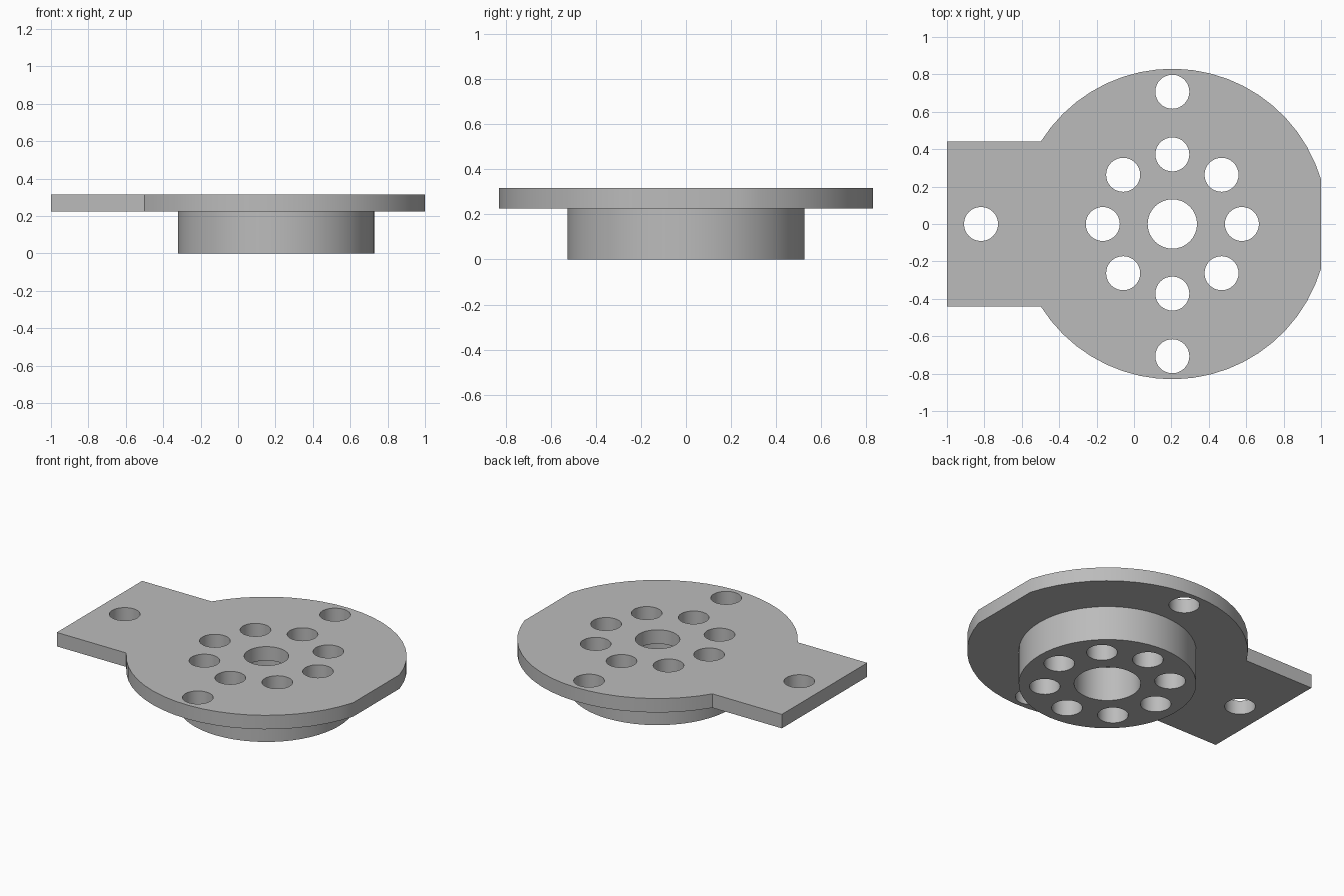
import bpy
import bmesh
from math import acos, asin, cos, sin, pi, tau, radians

cube = bpy.data.objects.get("Cube")
if cube:
    bpy.data.objects.remove(cube)

# Main dimensions
CX = 0.205
FLANGE_R, HUB_R = 0.83, 0.525
HUB_H, TOP = 0.225, 0.316
TAB_HALF = 0.44
BOLT_R, BOLT_RING = 0.091, 0.372

grey = bpy.data.materials.new("plain grey")
grey.use_nodes = True
color = (0.5, 0.5, 0.5, 1)
grey.diffuse_color = color
grey.node_tree.nodes["Principled BSDF"].inputs["Base Color"].default_value = color


def arc(x, y, r, start, end, steps):
    return [(x + r * cos(start + (end - start) * i / steps),
             y + r * sin(start + (end - start) * i / steps)) for i in range(steps + 1)]


def circle(x, y, r, steps=32):
    return arc(x, y, r, 0, tau, steps)[:-1]


def plate(name, loops, bottom, top):
    """Extrude a flat outline with holes into a solid plate."""
    curve = bpy.data.curves.new(name, 'CURVE')
    curve.dimensions = '2D'
    curve.fill_mode = 'BOTH'
    curve.extrude = (top - bottom) / 2
    for loop in loops:
        spline = curve.splines.new('POLY')
        spline.points.add(len(loop) - 1)
        for point, (x, y) in zip(spline.points, loop):
            point.co = (x, y, 0, 1)
        spline.use_cyclic_u = True
    obj = bpy.data.objects.new(name, curve)
    bpy.context.collection.objects.link(obj)
    bpy.ops.object.select_all(action='DESELECT')
    obj.select_set(True)
    bpy.context.view_layer.objects.active = obj
    bpy.ops.object.convert(target='MESH')
    obj = bpy.context.object

    # Weld caps to walls and place at height
    bm = bmesh.new()
    bm.from_mesh(obj.data)
    bmesh.ops.remove_doubles(bm, verts=bm.verts, dist=0.0001)
    bmesh.ops.recalc_face_normals(bm, faces=bm.faces)
    bmesh.ops.translate(bm, verts=bm.verts, vec=(0, 0, (bottom + top) / 2))
    bm.to_mesh(obj.data)
    bm.free()
    obj.data.materials.clear()
    obj.data.materials.append(grey)
    bpy.ops.object.shade_smooth_by_angle(angle=radians(30))
    return obj


# Ring of eight bolt holes shared by flange and hub
bolt_holes = [circle(CX + BOLT_RING * cos(i * pi / 4), BOLT_RING * sin(i * pi / 4), BOLT_R)
              for i in range(8)]

# Flange: disc with a flat on one side and a square tab on the other
flat = acos((1 - CX) / FLANGE_R)
tab = pi - asin(TAB_HALF / FLANGE_R)
upper = arc(CX, 0, FLANGE_R, flat, tab, 20) + [(-1, TAB_HALF)]
outline = upper + [(x, -y) for x, y in reversed(upper)]
mount_holes = [circle(x, y, BOLT_R) for x, y in ((CX, 0.707), (CX, -0.707), (-0.818, 0))]
plate("flange", [outline, circle(CX, 0, 0.132)] + mount_holes + bolt_holes, HUB_H, TOP)

# Hub below, with the wider counterbore
plate("hub", [circle(CX, 0, HUB_R, 56), circle(CX, 0, 0.197, 40)] + bolt_holes, 0, HUB_H)
